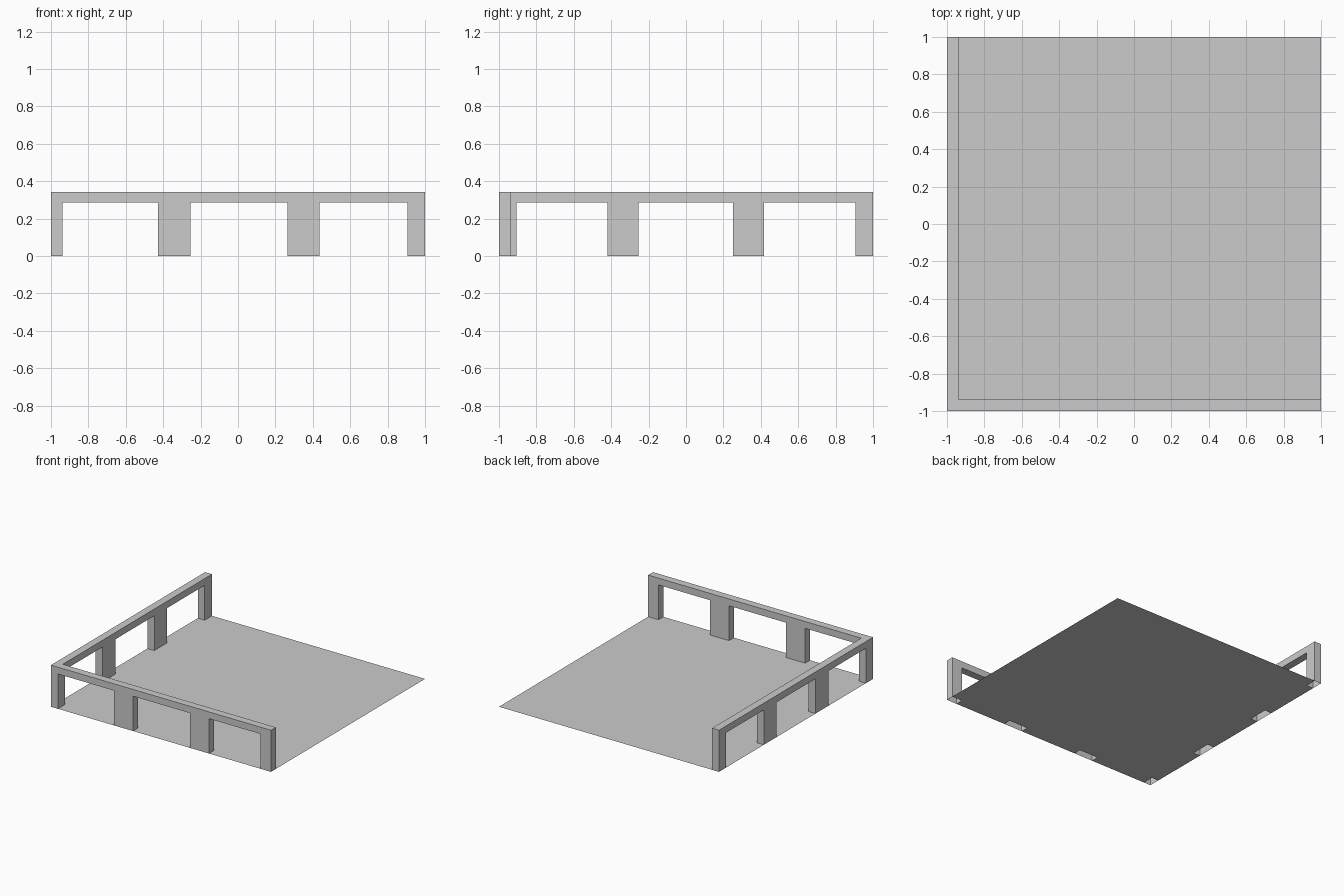
import bpy, bmesh, math

if "Cube" in bpy.data.objects:
    bpy.data.objects.remove(bpy.data.objects["Cube"])

# Plan grid: cut lines of the wall thickness and of the openings
XS = [-1, -0.937, -0.427, -0.254, 0.265, 0.437, 0.906, 1]
YS = [-1, -0.937, -0.907, -0.42, -0.254, 0.251, 0.418, 0.906, 1]
ZS = [0, 0.286, 0.342]
FRONT_PIERS = {0, 2, 4, 6}
LEFT_PIERS = {0, 1, 3, 5, 7}
NX, NY = len(XS) - 1, len(YS) - 1


def solid(i, j, k):
    """True where the L-shaped arcade fills a grid cell (k=0 piers, k=1 lintel)."""
    if not (0 <= i < NX and 0 <= j < NY and 0 <= k < 2):
        return False
    if k == 1:
        return i == 0 or j == 0
    return (j == 0 and i in FRONT_PIERS) or (i == 0 and j in LEFT_PIERS)


def add_quad(bm, cell, axis, side):
    """Outward face of one cell on the given axis and side (0 low, 1 high)."""
    u, v = (axis + 1) % 3, (axis + 2) % 3
    corners = [(0, 0), (1, 0), (1, 1), (0, 1)]
    if side == 0:
        corners.reverse()
    verts = []
    for a, b in corners:
        c = list(cell)
        c[axis] += side
        c[u] += a
        c[v] += b
        verts.append(bm.verts.new((XS[c[0]], YS[c[1]], ZS[c[2]])))
    bm.faces.new(verts)


def finish(bm, name):
    bmesh.ops.remove_doubles(bm, verts=bm.verts, dist=1e-5)
    bmesh.ops.dissolve_limit(bm, angle_limit=math.radians(1),
                             verts=bm.verts, edges=bm.edges)
    mesh = bpy.data.meshes.new(name)
    bm.to_mesh(mesh)
    bm.free()
    bpy.context.collection.objects.link(bpy.data.objects.new(name, mesh))


CELLS = [(i, j) for i in range(NX) for j in range(NY)]

# Arcade walls: piers and lintel, open underneath the piers
bm = bmesh.new()
for i, j in CELLS:
    for k in range(2):
        if not solid(i, j, k):
            continue
        for axis in range(3):
            for side in (0, 1):
                n = [i, j, k]
                n[axis] += 2 * side - 1
                if n[2] >= 0 and not solid(*n):
                    add_quad(bm, (i, j, k), axis, side)
finish(bm, "arcade_walls")

# Floor sheet, notched around the piers
bm = bmesh.new()
for i, j in CELLS:
    if not solid(i, j, 0):
        add_quad(bm, (i, j, 0), 2, 0)
bmesh.ops.reverse_faces(bm, faces=bm.faces)
finish(bm, "floor")
